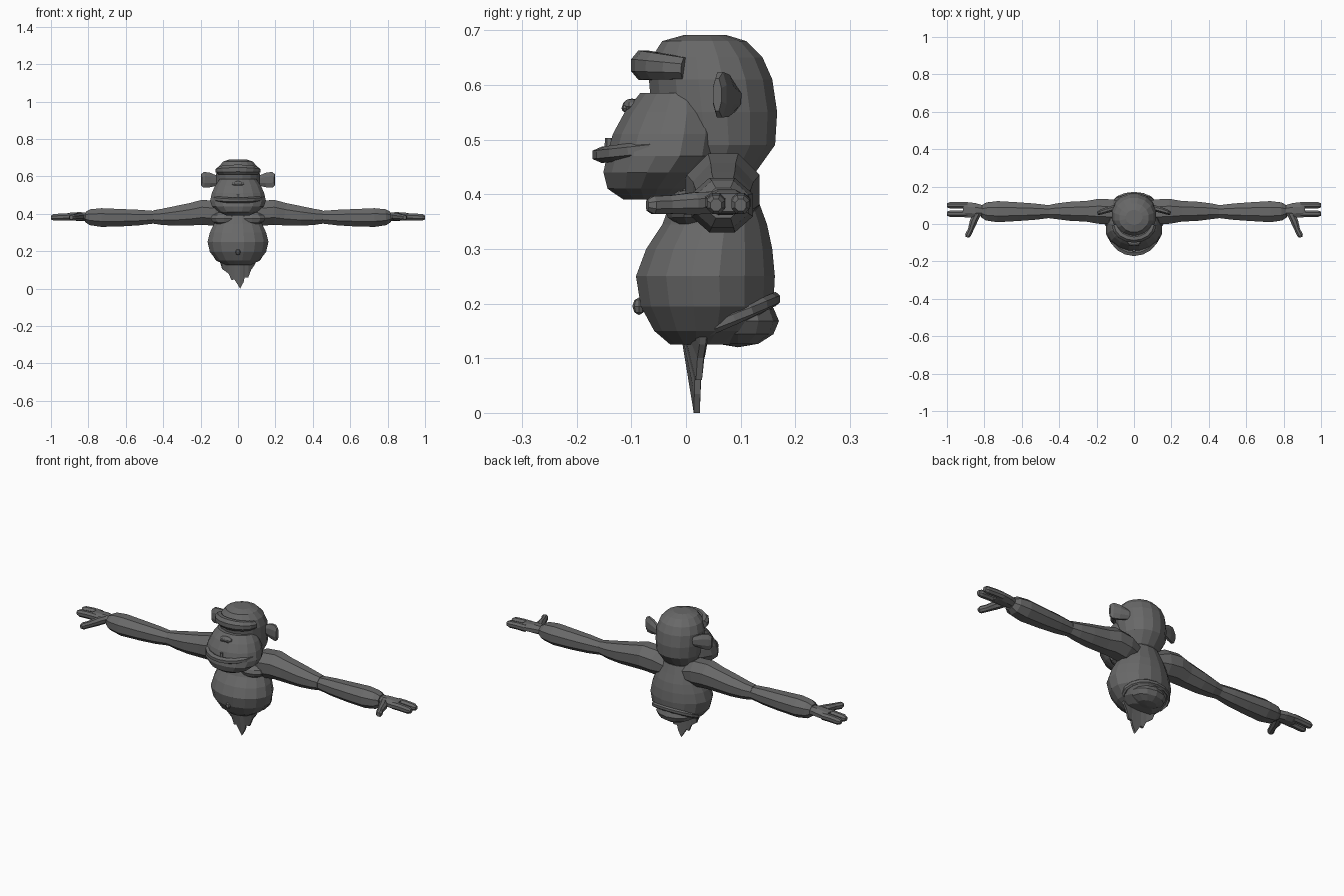
import bpy, bmesh, math
from mathutils import Vector

fur = bpy.data.materials.new("dark grey")
fur.diffuse_color = (0.14, 0.14, 0.14, 1)


def finish(name, bm):
    bmesh.ops.recalc_face_normals(bm, faces=bm.faces)
    me = bpy.data.meshes.new(name)
    bm.to_mesh(me)
    bm.free()
    me.materials.append(fur)
    ob = bpy.data.objects.new(name, me)
    bpy.context.collection.objects.link(ob)
    return ob


def skin(name, rings):
    """Join equal rings of points with quads and cap both ends."""
    bm = bmesh.new()
    vs = [[bm.verts.new(p) for p in r] for r in rings]
    n = len(vs[0])
    for a, b in zip(vs, vs[1:]):
        for i in range(n):
            bm.faces.new((a[i], a[(i + 1) % n], b[(i + 1) % n], b[i]))
    bm.faces.new(vs[0])
    bm.faces.new(vs[-1])
    return finish(name, bm)


def stack(name, rows, n=16):
    """Horizontal oval rings: (z, front y, back y, half width)."""
    return skin(name, [[(w * math.cos(t), (f + b) / 2 + (b - f) / 2 * math.sin(t), z)
                        for t in (2 * math.pi * (i + 0.5) / n for i in range(n))]
                       for z, f, b, w in rows])


def tube(name, rows, n=8):
    """Oval sections along a path: (x, y, z, half width, half height)."""
    pts = [Vector(r[:3]) for r in rows]
    rings = []
    for k, r in enumerate(rows):
        d = (pts[min(k + 1, len(pts) - 1)] - pts[max(k - 1, 0)]).normalized()
        side = d.cross(Vector((0, 0, 1))).normalized()
        up = side.cross(d)
        rings.append([pts[k] + side * r[3] * math.cos(t) + up * r[4] * math.sin(t)
                      for t in (2 * math.pi * (i + 0.5) / n for i in range(n))])
    return skin(name, rings)


def ball(name, loc, size, u=10, v=6):
    bm = bmesh.new()
    bmesh.ops.create_uvsphere(bm, u_segments=u, v_segments=v, radius=1)
    for p in bm.verts:
        p.co = Vector(loc) + Vector([a * b for a, b in zip(p.co, size)])
    return finish(name, bm)


# Head: skull, muzzle and lower jaw
stack("skull", [(0.40, 0.00, 0.07, 0.06), (0.435, -0.03, 0.125, 0.09), (0.49, -0.05, 0.165, 0.115),
                (0.55, -0.065, 0.169, 0.121), (0.61, -0.07, 0.16, 0.12), (0.65, -0.065, 0.142, 0.107),
                (0.68, -0.045, 0.112, 0.08), (0.691, -0.005, 0.075, 0.045)])
stack("muzzle", [(0.39, -0.115, -0.02, 0.06), (0.41, -0.145, 0.01, 0.105), (0.44, -0.153, 0.05, 0.142),
                 (0.47, -0.147, 0.08, 0.152), (0.51, -0.136, 0.085, 0.143), (0.55, -0.114, 0.08, 0.125),
                 (0.585, -0.085, 0.06, 0.10)])

# Brow ridge wraps the forehead
brow = []
for i in range(9):
    a = math.radians(-88 + 22 * i)
    brow.append((0.098 * math.sin(a), 0.0 - 0.078 * math.cos(a), 0.63 + 0.006 * math.cos(a),
                 0.024, 0.021 + 0.008 * math.cos(a)))
tube("brow", brow)

# Lower lip curls up towards the cheeks, with teeth behind it
lip = []
for i in range(9):
    a = math.radians(-72 + 18 * i)
    c = math.cos(a)
    lip.append((0.135 * math.sin(a), -0.02 - 0.134 * c, 0.488 - 0.016 * c, 0.008 + 0.012 * c, 0.015))
tube("lower_lip", lip, 6)
for i in range(8):
    a = math.radians(-52.5 + 15 * i)
    x, y = 0.12 * math.sin(a), -0.02 - 0.122 * math.cos(a)
    h = 0.03 if i in (1, 6) else 0.02
    stack("tooth", [(0.475, y - 0.009, y + 0.009, 0.012),
                    (0.483 + h, y - 0.007, y + 0.007, 0.008)], 6)

# Nose and nostrils
ball("nose", (0, -0.099, 0.56), (0.036, 0.018, 0.015))
for s in (1, -1):
    ball("nostril", (s * 0.017, -0.112, 0.557), (0.011, 0.006, 0.007), 6, 4)

# Torso and navel
stack("torso", [(0.125, -0.03, 0.09, 0.07), (0.15, -0.06, 0.135, 0.115), (0.195, -0.085, 0.162, 0.153),
                (0.25, -0.094, 0.165, 0.166), (0.30, -0.075, 0.16, 0.153), (0.345, -0.045, 0.15, 0.132),
                (0.385, -0.03, 0.135, 0.12), (0.43, -0.005, 0.12, 0.09)])
ball("navel", (0, -0.086, 0.195), (0.014, 0.012, 0.016), 8, 4)

# Rounded rump with a slanted cloth band round it
ball("rump", (0, 0.095, 0.168), (0.10, 0.075, 0.048), 12, 6)
band = []
for i in range(17):
    a = 2 * math.pi * i / 16
    y = 0.088 - 0.076 * math.cos(a)
    band.append((0.122 * math.sin(a), y, 0.14 + 0.45 * (y - 0.012), 0.009, 0.013))
tube("cloth_band", band, 6)

# Ragged hanging loincloth
bm = bmesh.new()
edge = [(-0.10, 0.155), (-0.085, 0.105), (-0.05, 0.08), (-0.035, 0.045), (-0.02, 0.05), (0.012, 0.0),
        (0.03, 0.035), (0.035, 0.06), (0.055, 0.06), (0.07, 0.10), (0.088, 0.125), (0.10, 0.155)]
cols = []
for x, z in edge:
    bend = 2.0 * x * x
    cols.append([bm.verts.new(p) for p in ((x, -0.012 + bend, 0.158), (x, 0.014 + bend * 0.7, z),
                                         (x, 0.025 + bend * 0.7, z), (x, 0.03 + bend, 0.158))])
for a, b in zip(cols, cols[1:]):
    for i in range(4):
        bm.faces.new((a[i], a[(i + 1) % 4], b[(i + 1) % 4], b[i]))
bm.faces.new(cols[0])
bm.faces.new(cols[-1])
finish("loincloth", bm)

for s in (1, -1):
    # Ear: thin cupped plate angled forward
    tube("ear", [(s * 0.105, 0.085, 0.575, 0.018, 0.025), (s * 0.15, 0.073, 0.58, 0.016, 0.042),
                 (s * 0.182, 0.062, 0.582, 0.014, 0.045), (s * 0.196, 0.057, 0.582, 0.009, 0.032)])
    # Upper arm and forearm meet at a narrow elbow
    tube("upper_arm", [(s * 0.06, 0.065, 0.39, 0.055, 0.05), (s * 0.12, 0.065, 0.402, 0.072, 0.072),
                       (s * 0.19, 0.068, 0.408, 0.072, 0.072), (s * 0.25, 0.068, 0.398, 0.06, 0.065),
                       (s * 0.34, 0.068, 0.388, 0.055, 0.056), (s * 0.41, 0.068, 0.383, 0.046, 0.046),
                       (s * 0.455, 0.066, 0.383, 0.038, 0.038)])
    tube("forearm", [(s * 0.445, 0.066, 0.382, 0.036, 0.036), (s * 0.53, 0.066, 0.38, 0.047, 0.045),
                     (s * 0.62, 0.066, 0.379, 0.054, 0.05), (s * 0.73, 0.066, 0.38, 0.061, 0.054),
                     (s * 0.79, 0.067, 0.382, 0.052, 0.046), (s * 0.815, 0.068, 0.384, 0.035, 0.03)])
    # Hand with two fingers and a thumb
    tube("palm", [(s * 0.80, 0.072, 0.384, 0.028, 0.024), (s * 0.85, 0.073, 0.386, 0.042, 0.025),
                  (s * 0.90, 0.076, 0.385, 0.045, 0.022), (s * 0.915, 0.077, 0.385, 0.038, 0.018)])
    for y in (0.055, 0.1):
        tube("finger", [(s * 0.89, y, 0.384, 0.019, 0.02), (s * 0.935, y, 0.384, 0.018, 0.02),
                        (s * 0.985, y, 0.381, 0.018, 0.019), (s * 1.0, y, 0.38, 0.011, 0.012)])
    tube("thumb", [(s * 0.835, 0.06, 0.386, 0.02, 0.021), (s * 0.858, 0.015, 0.383, 0.022, 0.022),
                   (s * 0.873, -0.03, 0.381, 0.016, 0.018), (s * 0.888, -0.06, 0.38, 0.017, 0.018),
                   (s * 0.891, -0.071, 0.38, 0.01, 0.011)])
    # Chest muscle bridging torso and arm
    ball("chest", (s * 0.075, 0.01, 0.375), (0.075, 0.05, 0.035))
